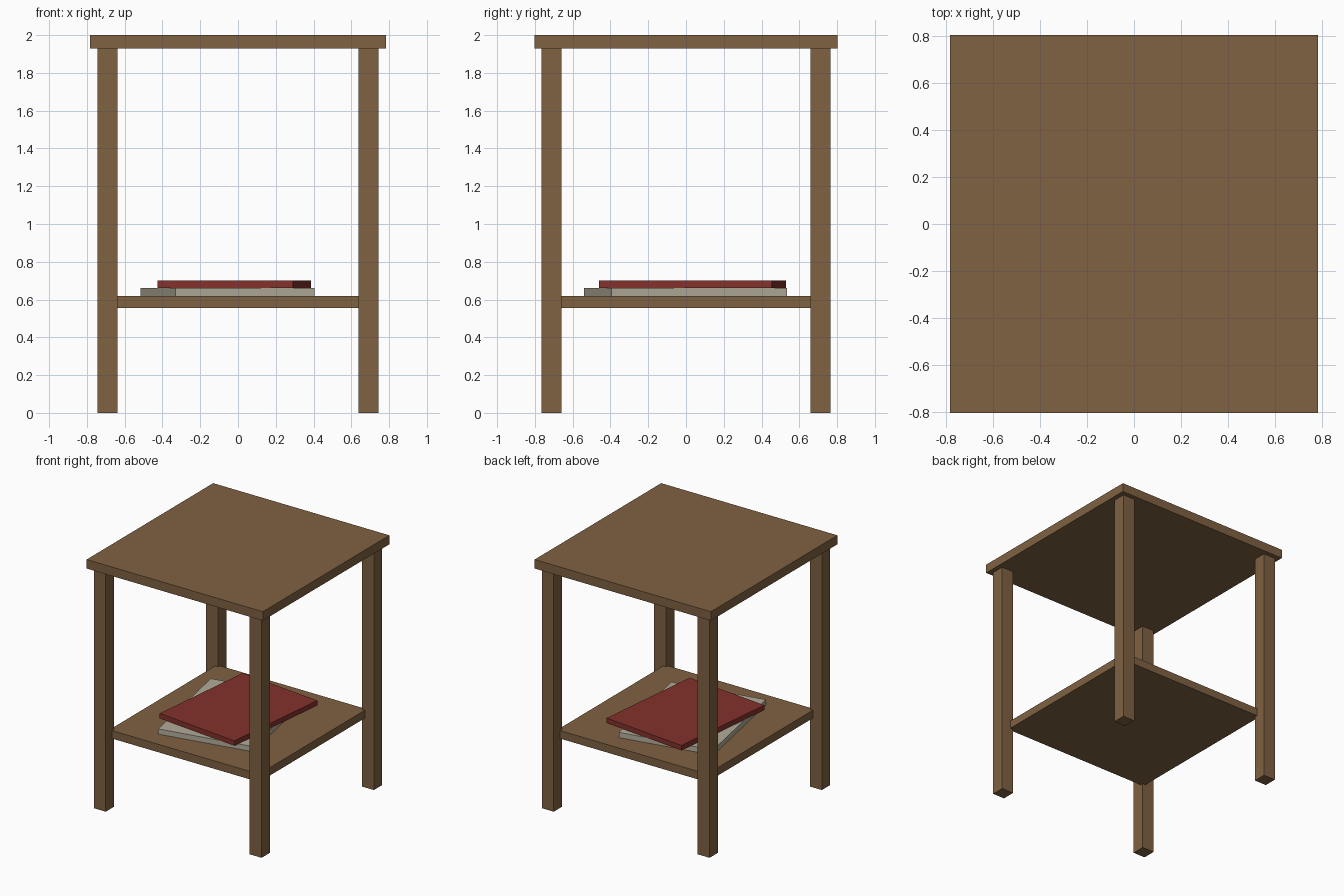
import bpy, bmesh, math
from mathutils import Matrix

if "Cube" in bpy.data.objects:
    bpy.data.objects.remove(bpy.data.objects["Cube"])


def material(name, colour):
    m = bpy.data.materials.new(name)
    m.diffuse_color = (*colour, 1.0)
    m.use_nodes = True
    m.node_tree.nodes["Principled BSDF"].inputs["Base Color"].default_value = m.diffuse_color
    return m


wood = material("brown wood", (0.215, 0.122, 0.054))
red = material("red cover", (0.23, 0.032, 0.025))
paper = material("pale grey paper", (0.45, 0.41, 0.325))


def box(name, size, centre, mat, turn=0.0):
    """Flat-sided box, turned about its vertical axis."""
    bm = bmesh.new()
    bmesh.ops.create_cube(bm, size=1.0, matrix=Matrix.Diagonal((*size, 1.0)))
    mesh = bpy.data.meshes.new(name)
    bm.to_mesh(mesh)
    bm.free()
    mesh.materials.append(mat)
    ob = bpy.data.objects.new(name, mesh)
    ob.location = centre
    ob.rotation_euler.z = math.radians(turn)
    bpy.context.collection.objects.link(ob)
    return ob


# Table top
box("table_top", (1.565, 1.605, 0.072), (0, 0, 1.964), wood)

# Four square legs
for sx, side in ((-1, "left"), (1, "right")):
    for sy, end in ((-1, "front"), (1, "back")):
        box(f"{end}_{side}_leg", (0.106, 0.106, 1.928),
            (sx * 0.692, sy * 0.712, 0.964), wood)

# Lower shelf, let slightly into the legs
box("lower_shelf", (1.33, 1.365, 0.064), (0, 0, 0.587), wood)

# Two books lying on the shelf, turned against each other
box("lower_book", (0.75, 0.948, 0.042), (-0.055, -0.002, 0.64), paper, 11.2)
box("upper_book", (0.72, 0.92, 0.04), (-0.02, 0.035, 0.681), red, -6.0)
